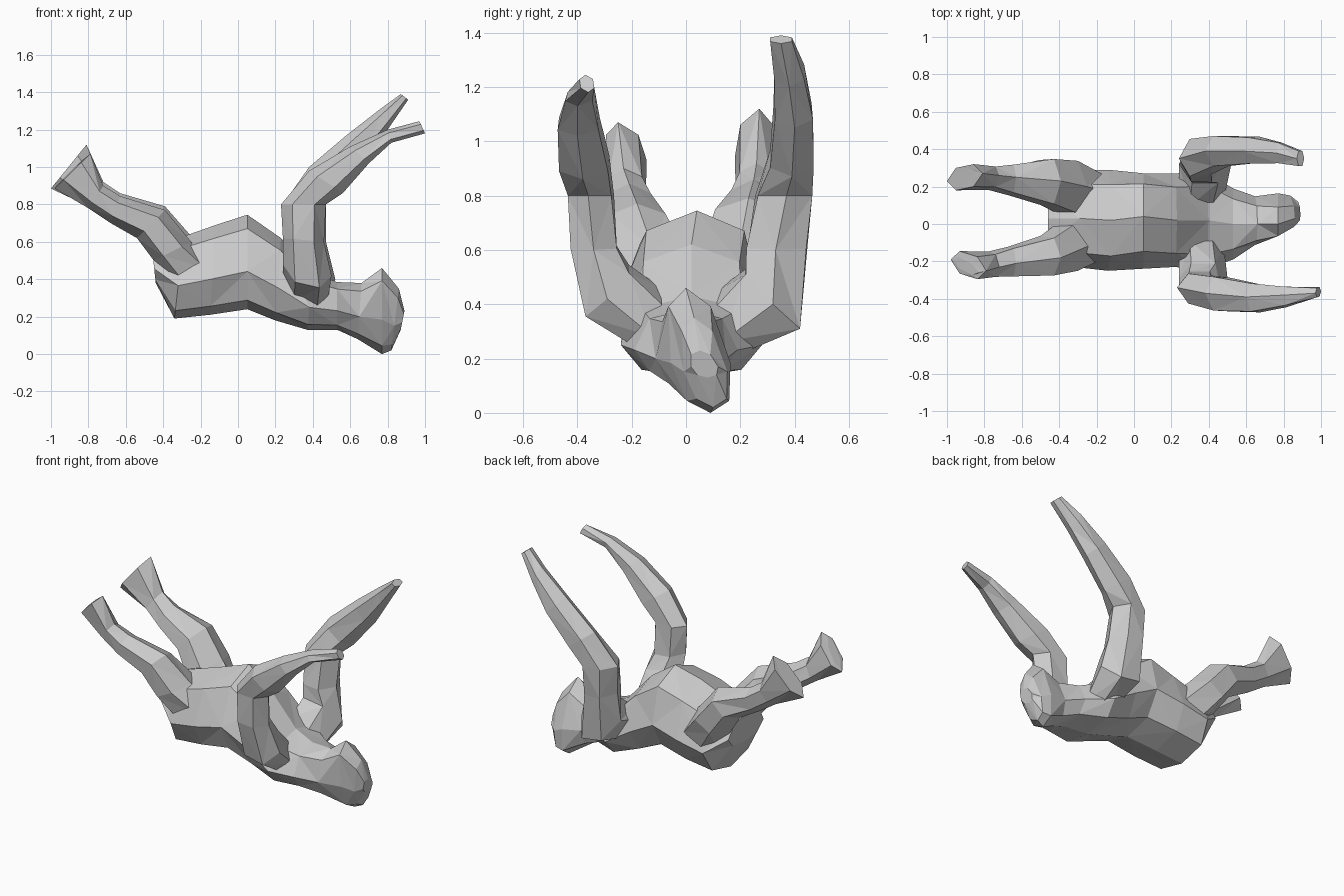
import bpy, bmesh, math
from mathutils import Vector


def loft(name, sections, sides=6, drop=0):
    """Flat-shaded loft. Section: upper point xyz, lower point xyz, half width in y (and z).
    drop flattens the underside by lowering the widest points."""
    bm = bmesh.new()
    wide = 1 / max(math.sin(2 * math.pi * k / sides) for k in range(sides))
    rings = []
    for x1, y1, z1, x2, y2, z2, hw, *hz in sections:
        a, b = Vector((x1, y1, z1)), Vector((x2, y2, z2))
        mid, half = (a + b) / 2, (a - b) / 2
        side = Vector((0, hw, hz[0] if hz else 0)) * wide
        ring = []
        for k in range(sides):
            t = 2 * math.pi * k / sides
            c, s = math.cos(t), math.sin(t)
            if c < 0.01:
                c -= drop * s * s
            ring.append(bm.verts.new(mid + half * max(c, -1) + side * s))
        rings.append(ring)
    for i, (r, s) in enumerate(zip(rings, rings[1:])):
        for k in range(sides):
            n = (k + 1) % sides
            if (i + k) % 2:
                tris = ((r[k], r[n], s[n]), (r[k], s[n], s[k]))
            else:
                tris = ((r[k], r[n], s[k]), (r[n], s[n], s[k]))
            for tri in tris:
                bm.faces.new(tri)
    bm.faces.new(rings[0])
    bm.faces.new(rings[-1])
    bmesh.ops.recalc_face_normals(bm, faces=bm.faces)
    mesh = bpy.data.meshes.new(name)
    bm.to_mesh(mesh)
    bm.free()
    obj = bpy.data.objects.new(name, mesh)
    bpy.context.collection.objects.link(obj)
    return obj


# Torso lying on its back, running through the neck into the hanging head
loft("torso_and_head", [
    (-.46, .03, .57, -.44, .03, .38, .18),
    (-.29, .03, .63, -.34, .03, .19, .26),
    (-.12, .02, .69, -.15, .02, .21, .27),
    (.05, .04, .745, .05, .0, .24, .255),
    (.23, .02, .62, .20, .02, .18, .25),
    (.40, .02, .43, .37, .02, .13, .26),
    (.53, .0, .385, .53, .0, .13, .19),
    (.66, .0, .38, .64, .03, .08, .13),
    (.77, .0, .46, .77, .09, .0, .11),
    (.86, .03, .35, .82, .10, .02, .08),
    (.89, .05, .23, .87, .08, .13, .05),
], 8, .2)

# Raised arms, each starting sideways from the shoulder
loft("right_arm", [
    (.24, -.12, .40, .48, -.12, .28, .03, .09),
    (.24, -.29, .48, .50, -.29, .42, .08, .08),
    (.24, -.34, .62, .46, -.34, .60, .085),
    (.23, -.34, .80, .47, -.36, .80, .08),
    (.38, -.37, .98, .56, -.38, .86, .09),
    (.60, -.39, 1.11, .70, -.40, 1.02, .075),
    (.80, -.38, 1.20, .82, -.40, 1.13, .05),
    (.97, -.37, 1.245, 1.0, -.36, 1.18, .025),
])
loft("left_arm", [
    (.24, .13, .38, .48, .13, .26, .03, -.09),
    (.24, .32, .44, .52, .32, .40, .10, -.10),
    (.25, .34, .62, .47, .33, .60, .11),
    (.24, .35, .80, .47, .37, .80, .10),
    (.38, .39, 1.00, .55, .39, .87, .08),
    (.58, .39, 1.17, .70, .40, 1.05, .07),
    (.76, .38, 1.31, .80, .38, 1.20, .055),
    (.87, .35, 1.39, .91, .35, 1.36, .04),
])

# Raised legs ending in flared feet
loft("right_leg", [
    (-.12, -.08, .50, -.34, -.08, .34, .11),
    (-.25, -.12, .60, -.45, -.12, .50, .13),
    (-.39, -.18, .77, -.54, -.16, .62, .10),
    (-.63, -.21, .845, -.68, -.19, .70, .075),
    (-.72, -.23, .90, -.80, -.20, .78, .06),
    (-.79, -.25, 1.07, -.98, -.19, .885, .06),
    (-.83, -.26, 1.04, -.97, -.19, .90, .03),
])
loft("left_leg", [
    (-.12, .16, .50, -.34, .16, .34, .11),
    (-.25, .20, .63, -.45, .19, .50, .14),
    (-.39, .23, .79, -.54, .22, .63, .12),
    (-.63, .25, .86, -.68, .22, .71, .075),
    (-.72, .26, .92, -.80, .23, .79, .055),
    (-.81, .27, 1.12, -1.0, .23, .885, .06),
    (-.84, .28, 1.08, -.98, .23, .91, .03),
])
